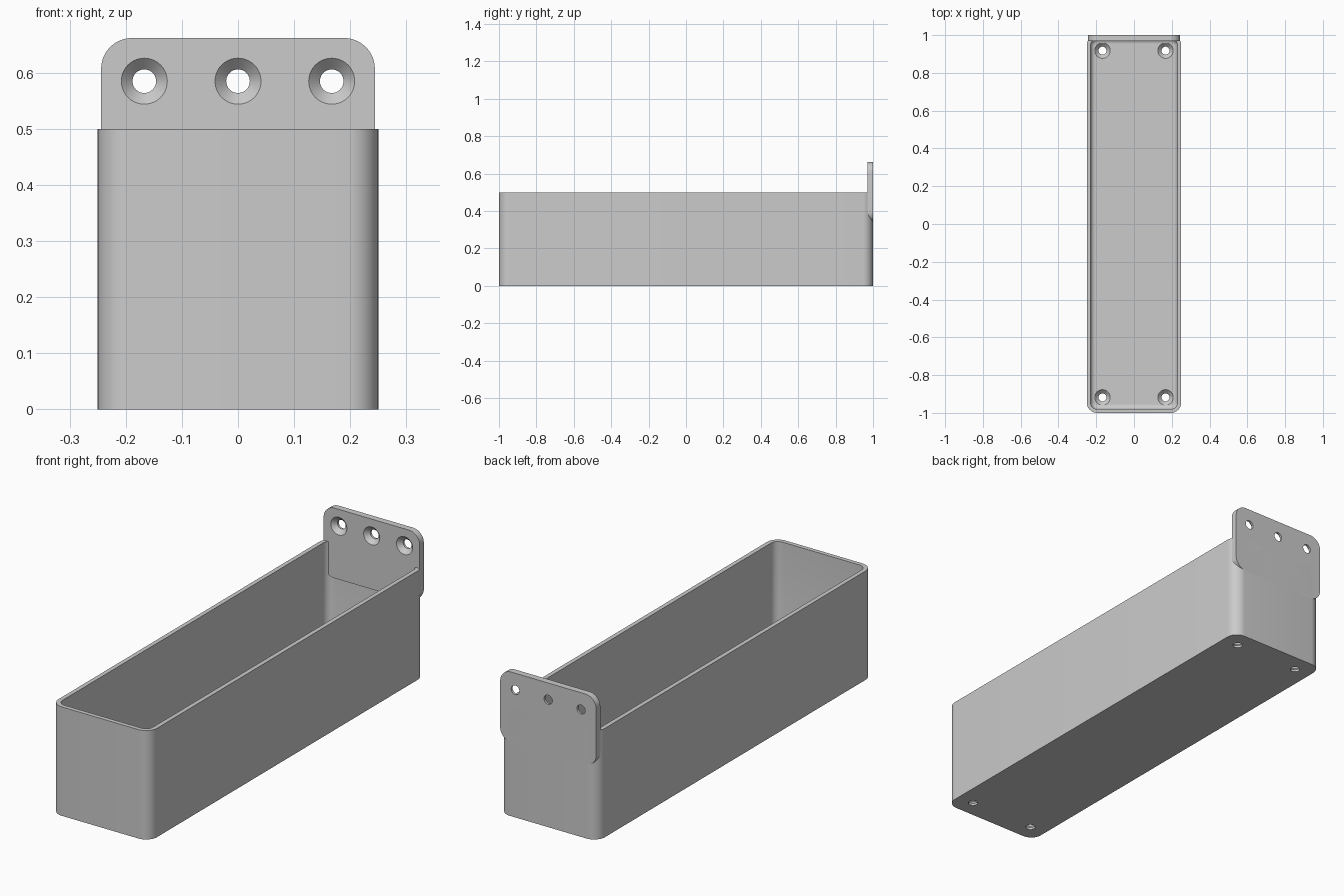
import bpy
import bmesh
from math import cos, sin, pi
from mathutils import Matrix

cube = bpy.data.objects.get("Cube")
if cube:
    bpy.data.objects.remove(cube, do_unlink=True)

grey = bpy.data.materials.new("light grey plastic")
grey.use_nodes = True
colour = (0.6, 0.6, 0.6, 1)
grey.diffuse_color = colour
grey.node_tree.nodes["Principled BSDF"].inputs["Base Color"].default_value = colour

HOLE_X = 0.167


def rounded_rect(half_w, half_h, radius, steps=10):
    """Outline of a rounded rectangle, counter-clockwise."""
    points = []
    for corner, (sx, sy) in enumerate([(1, 1), (-1, 1), (-1, -1), (1, -1)]):
        for i in range(steps + 1):
            a = (corner + i / steps) * pi / 2
            points.append((sx * (half_w - radius) + radius * cos(a),
                           sy * (half_h - radius) + radius * sin(a)))
    return points


def loft(name, sections, matrix=Matrix()):
    """Closed solid through a list of (outline, height) sections."""
    bm = bmesh.new()
    rings = [[bm.verts.new((x, y, z)) for x, y in outline] for outline, z in sections]
    for low, high in zip(rings, rings[1:]):
        for i in range(len(low)):
            j = (i + 1) % len(low)
            bm.faces.new((low[i], low[j], high[j], high[i]))
    bm.faces.new(rings[0][::-1])
    bm.faces.new(rings[-1])
    bmesh.ops.recalc_face_normals(bm, faces=bm.faces)
    bm.transform(matrix)
    mesh = bpy.data.meshes.new(name)
    bm.to_mesh(mesh)
    bm.free()
    mesh.materials.append(grey)
    obj = bpy.data.objects.new(name, mesh)
    bpy.context.collection.objects.link(obj)
    return obj


def circle(r):
    return rounded_rect(r, r, r - 0.0001)


def drill(target, matrix, thickness):
    """Cut a countersunk hole whose wide end lies on the local z = 0 plane."""
    wide, narrow = 0.041, 0.021
    cutter = loft("hole_cutter", [(circle(narrow), -thickness - 0.02),
                                  (circle(narrow), narrow - wide),
                                  (circle(wide), 0),
                                  (circle(wide), 0.005)], matrix)
    cutter.hide_render = True
    mod = target.modifiers.new("hole", 'BOOLEAN')
    mod.operation = 'DIFFERENCE'
    mod.solver = 'EXACT'
    mod.object = cutter
    bpy.context.view_layer.objects.active = target
    bpy.ops.object.modifier_apply(modifier=mod.name)
    bpy.data.objects.remove(cutter, do_unlink=True)


# Open tray with rounded corners and a rounded edge around the inner floor
wall, floor, radius, fillet = 0.02, 0.03, 0.055, 0.025
sections = [(rounded_rect(0.25, 1, radius), 0),
            (rounded_rect(0.25, 1, radius), 0.5)]
sections.append((rounded_rect(0.25 - wall, 1 - wall, radius - wall), 0.5))
for i in range(6):
    a = i / 5 * pi / 2
    inset = wall + fillet * (1 - cos(a))
    sections.append((rounded_rect(0.25 - inset, 1 - inset, max(radius - inset, 0.008)),
                     floor + fillet * (1 - sin(a))))
tray = loft("tray", sections)

# Screw holes in the floor
for x in (-HOLE_X, HOLE_X):
    for y in (-0.918, 0.918):
        drill(tray, Matrix.Translation((x, y, floor)), floor)

# Rounded mounting plate on the back, standing above the rim
upright = Matrix.Rotation(pi / 2, 4, 'X')
outline = rounded_rect(0.244, 0.161, 0.055)
plate = loft("back_mounting_plate", [(outline, 0), (outline, 0.03)],
             Matrix.Translation((0, 1, 0.501)) @ upright)

# Countersunk screw holes in the plate, wide end to the front
for x in (-HOLE_X, 0, HOLE_X):
    drill(plate, Matrix.Translation((x, 0.97, 0.585)) @ upright, 0.03)

# Smooth curves with crisp edges
for obj in (tray, plate):
    bpy.ops.object.select_all(action='DESELECT')
    obj.select_set(True)
    bpy.context.view_layer.objects.active = obj
    bpy.ops.object.shade_smooth_by_angle(angle=pi / 6)
